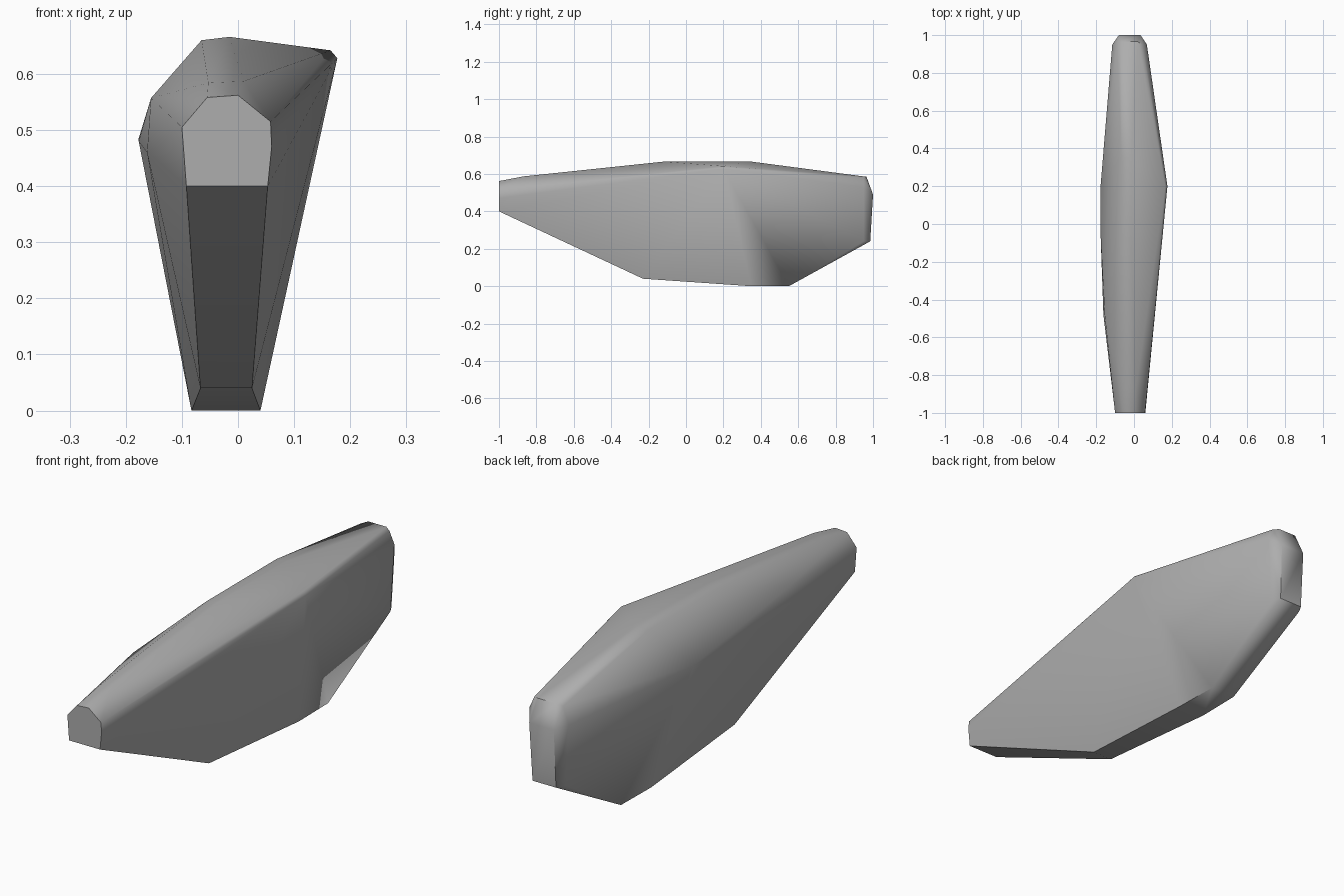
import bpy, bmesh, math

if "Cube" in bpy.data.objects:
    bpy.data.objects.remove(bpy.data.objects["Cube"])

# Cross-section outlines along the length: y -> (x, z) corners
sections = {
    -1.0: [(-.10, .505), (-.055, .558), (0, .562), (.058, .515), (.06, .47), (.053, .40), (-.092, .40)],
    -.87: [(-.053, .584), (.01, .587)],
    -.48: [(-.155, .557), (-.162, .46)],
    -.23: [(-.067, .04), (.025, .04)],
    -.12: [(-.065, .66), (-.015, .666)],
    -.05: [(-.177, .48)],
    .20: [(.177, .628), (.165, .642), (-.177, .485)],
    .35: [(-.083, 0), (.04, 0), (-.015, .666), (-.065, .66)],
    .55: [(-.08, 0), (.037, 0)],
    .95: [(-.115, .50), (.068, .53), (-.10, .24), (.05, .24), (-.09, .575), (.045, .58)],
    .965: [(-.065, .585), (.02, .585)],
    .985: [(-.08, .24), (.03, .24)],
    1.0: [(-.08, .49), (.035, .49)],
}

grey = bpy.data.materials.new("stone_grey")
grey.diffuse_color = (.42, .42, .42, 1)
grey.use_nodes = True
grey.node_tree.nodes["Principled BSDF"].inputs["Base Color"].default_value = grey.diffuse_color

# Faceted body skinned over the sections
bm = bmesh.new()
for y, outline in sections.items():
    for x, z in outline:
        bm.verts.new((x, y, z))
bmesh.ops.convex_hull(bm, input=bm.verts[:])
loose = [v for v in bm.verts if not v.link_faces]
bmesh.ops.delete(bm, geom=loose, context='VERTS')
bmesh.ops.dissolve_limit(bm, angle_limit=math.radians(1), verts=bm.verts[:], edges=bm.edges[:])
bmesh.ops.recalc_face_normals(bm, faces=bm.faces[:])
mesh = bpy.data.meshes.new("stone_body")
bm.to_mesh(mesh)
bm.free()
mesh.materials.append(grey)
body = bpy.data.objects.new("stone_body", mesh)
bpy.context.collection.objects.link(body)

# Soft shading with the hard lower rim kept
bpy.context.view_layer.objects.active = body
body.select_set(True)
bpy.ops.object.shade_smooth_by_angle(angle=math.radians(50))
